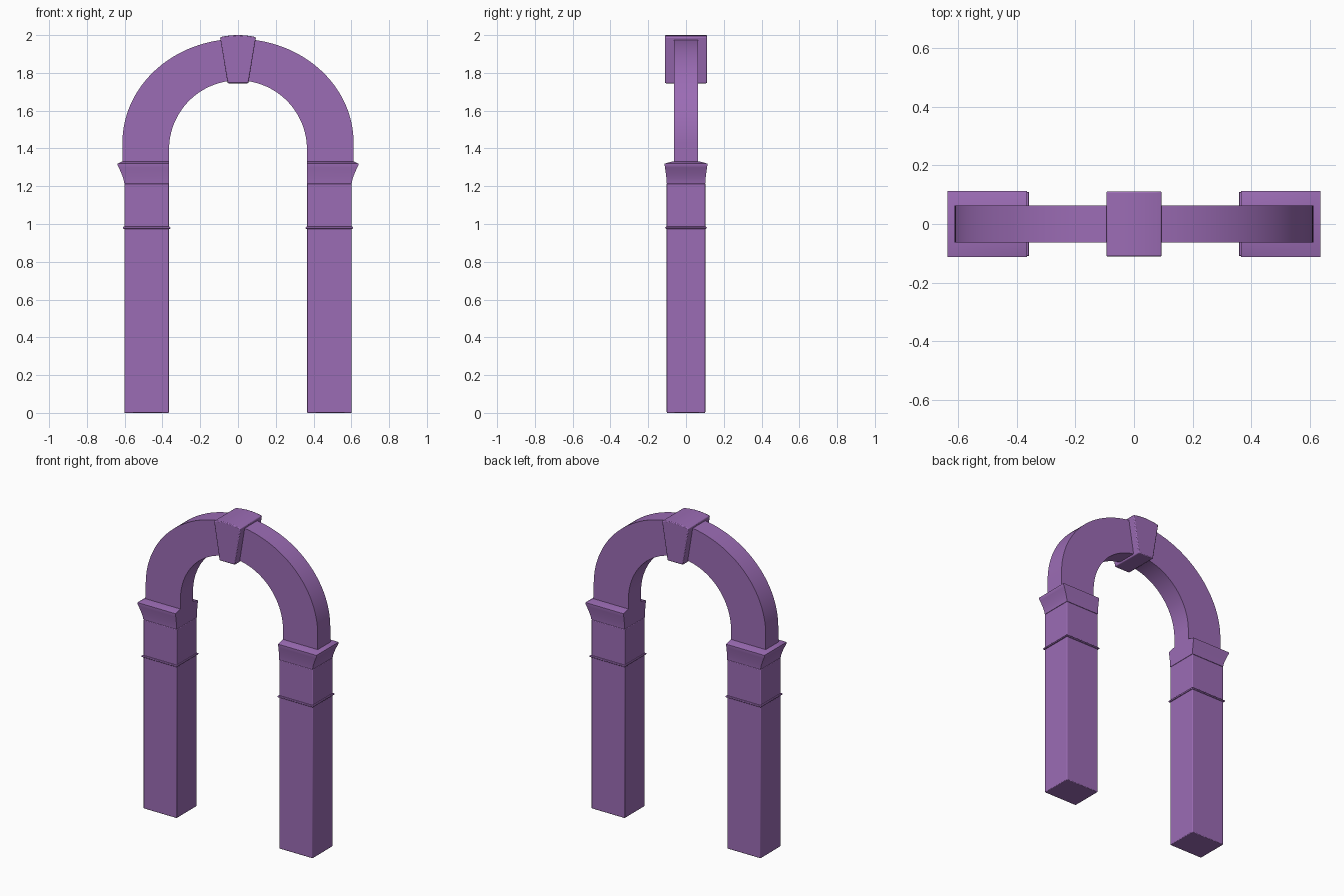
import bpy, bmesh, math

cube = bpy.data.objects.get("Cube")
if cube:
    bpy.data.objects.remove(cube, do_unlink=True)

# One painted stone colour
stone = bpy.data.materials.new("purple stone")
stone.use_nodes = True
colour = (0.33, 0.15, 0.46, 1)
stone.diffuse_color = colour
stone.node_tree.nodes["Principled BSDF"].inputs["Base Color"].default_value = colour


def loft(name, rings, bevel=0.0, mirror=False):
    """Skin a stack of equal-sized rings and cap both ends."""
    bm = bmesh.new()
    rows = [[bm.verts.new(p) for p in ring] for ring in rings]
    for a, b in zip(rows, rows[1:]):
        for i in range(len(a)):
            j = (i + 1) % len(a)
            bm.faces.new((a[i], a[j], b[j], b[i]))
    bm.faces.new(rows[0][::-1])
    bm.faces.new(rows[-1])
    bmesh.ops.recalc_face_normals(bm, faces=bm.faces[:])
    mesh = bpy.data.meshes.new(name)
    bm.to_mesh(mesh)
    bm.free()
    mesh.materials.append(stone)
    ob = bpy.data.objects.new(name, mesh)
    bpy.context.collection.objects.link(ob)
    if mirror:
        ob.modifiers.new("other side", "MIRROR")
    if bevel:
        mod = ob.modifiers.new("soft edges", "BEVEL")
        mod.width = bevel
        mod.segments = 2
        mod.limit_method = "ANGLE"
    bpy.ops.object.select_all(action="DESELECT")
    ob.select_set(True)
    bpy.context.view_layer.objects.active = ob
    bpy.ops.object.shade_smooth_by_angle(angle=math.radians(30))
    return ob


def rectangle(z, outer, depth, inner=0.365):
    return [(inner, -depth, z), (outer, -depth, z), (outer, depth, z), (inner, depth, z)]


# Pillars and the flared capitals, flush on the inner side
loft("pillars", [rectangle(0, 0.602, 0.102), rectangle(1.215, 0.602, 0.102)], 0.004, True)
flare = []
for i in range(9):
    t = i / 8
    flare.append(rectangle(1.215 + 0.095 * t, 0.602 + 0.035 * t ** 1.4, 0.102 + 0.011 * t ** 1.4))
flare.append(rectangle(1.32, 0.637, 0.113))
flare.append(rectangle(1.332, 0.612, 0.068))
loft("capitals", flare, 0, True)

# Thin rounded bead around each pillar
bead = []
for i in range(7):
    a = math.pi * (i / 6 - 0.5)
    out = 0.006 * math.cos(a)
    bead.append(rectangle(0.98 + 0.006 * math.sin(a), 0.604 + out, 0.104 + out, 0.364 - out))
loft("pillar_beads", bead, 0, True)

# Arch band: straight feet, then a round inside and a flatter oval outside
arch = []
steps = 64
angles = [math.pi * i / steps for i in range(steps + 1)]
stations = [(0.612, 1.33, 0.365, 1.33)]
for a in angles:
    c, s = math.cos(a), math.sin(a)
    stations.append((0.612 * c, 1.43 + 0.55 * s, 0.365 * c, 1.395 + 0.365 * s))
stations.append((-0.612, 1.33, -0.365, 1.33))
for xo, zo, xi, zi in stations:
    arch.append([(xo, -0.064, zo), (xo, 0.064, zo), (xi, 0.064, zi), (xi, -0.064, zi)])
loft("arch_band", arch)

# Wedge keystone with a gently curved crown
outline = [(-0.055, 1.745), (0.055, 1.745)]
for i in range(9):
    x = 0.095 - 0.19 * i / 8
    outline.append((x, 2.0 - 0.011 * (x / 0.095) ** 2))
loft("keystone", [[(x, y, z) for x, z in outline] for y in (-0.111, 0.111)], 0.005)
